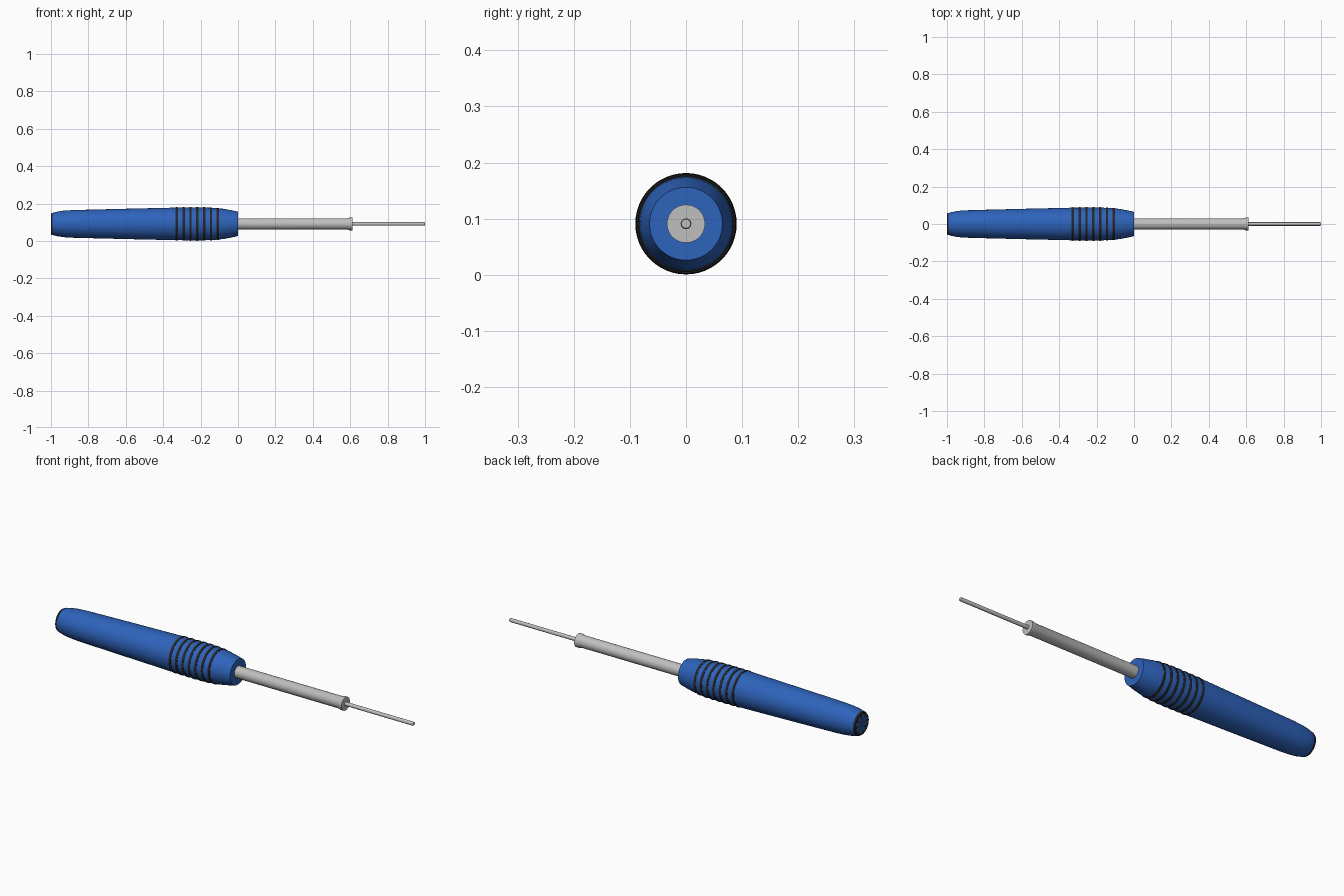
import bpy, bmesh, math

cube = bpy.data.objects.get("Cube")
if cube:
    bpy.data.objects.remove(cube, do_unlink=True)

AXIS_Z = 0.091
SIDES = 48


def material(name, rgb, rough=0.5):
    mat = bpy.data.materials.new(name)
    mat.use_nodes = True
    mat.diffuse_color = (*rgb, 1)
    bsdf = mat.node_tree.nodes["Principled BSDF"]
    bsdf.inputs["Base Color"].default_value = (*rgb, 1)
    bsdf.inputs["Roughness"].default_value = rough
    return mat


blue = material("handle blue", (0.027, 0.125, 0.5))
black = material("rubber black", (0.02, 0.02, 0.02))
steel = material("steel grey", (0.52, 0.52, 0.52))


def lathe(name, profile, mat, closed=False, sides=SIDES):
    """Turn (x, radius) points around the long axis; open ends are capped."""
    bm = bmesh.new()
    rings = []
    for x, r in profile:
        rings.append([bm.verts.new((x, r * math.cos(a), r * math.sin(a)))
                      for a in (math.tau * i / sides for i in range(sides))])
    pairs = list(zip(rings, rings[1:]))
    if closed:
        pairs.append((rings[-1], rings[0]))
    for a, b in pairs:
        for i in range(sides):
            j = (i + 1) % sides
            bm.faces.new((a[i], a[j], b[j], b[i]))
    if not closed:
        bm.faces.new(rings[0])
        bm.faces.new(rings[-1])
    bmesh.ops.recalc_face_normals(bm, faces=bm.faces)
    mesh = bpy.data.meshes.new(name)
    bm.to_mesh(mesh)
    bm.free()
    mesh.materials.append(mat)
    obj = bpy.data.objects.new(name, mesh)
    obj.location.z = AXIS_Z
    bpy.context.collection.objects.link(obj)
    bpy.ops.object.select_all(action="DESELECT")
    obj.select_set(True)
    bpy.context.view_layer.objects.active = obj
    bpy.ops.object.shade_smooth_by_angle(angle=math.radians(35))
    return obj


# Tapered handle
handle_profile = [(-0.998, 0.055), (-0.985, 0.061), (-0.96, 0.067), (-0.93, 0.071),
                  (-0.88, 0.074), (-0.6, 0.081), (-0.34, 0.087), (-0.2, 0.088),
                  (-0.13, 0.086), (-0.08, 0.081), (-0.04, 0.074), (0, 0.065)]
lathe("handle", handle_profile, blue)


def handle_radius(x):
    for (x0, r0), (x1, r1) in zip(handle_profile, handle_profile[1:]):
        if x0 <= x <= x1:
            return r0 + (r1 - r0) * (x - x0) / (x1 - x0)


# Grip rings
for i in range(7):
    x = -0.327 + i * 0.0365
    r = handle_radius(x)
    lathe(f"grip_ring_{i + 1}",
          [(x - 0.006, r - 0.004), (x - 0.006, r + 0.0015), (x - 0.003, r + 0.0025),
           (x + 0.003, r + 0.0025), (x + 0.006, r + 0.0015), (x + 0.006, r - 0.004)],
          black, closed=True)

# Rear rim and end cap with dark segments
lathe("rear_rim", [(-1, 0.046), (-1, 0.056), (-0.991, 0.0605), (-0.991, 0.046)],
      black, closed=True)
cap = lathe("end_cap", [(-0.9995, 0.002), (-0.9995, 0.047), (-0.99, 0.047)], blue)
cap.data.materials.append(black)
for face in cap.data.polygons:
    angle = math.atan2(face.center.y, face.center.z)
    if face.normal.x < -0.9 and int((angle + math.pi) / math.tau * 24) % 3 == 0:
        face.material_index = 1

# Shaft with flared collar, then the thin blade
lathe("shaft", [(-0.03, 0.03), (0.585, 0.03), (0.597, 0.034), (0.612, 0.034)], steel)
lathe("blade", [(0.59, 0.0095), (0.994, 0.0095), (1, 0.008)], steel, sides=24)
